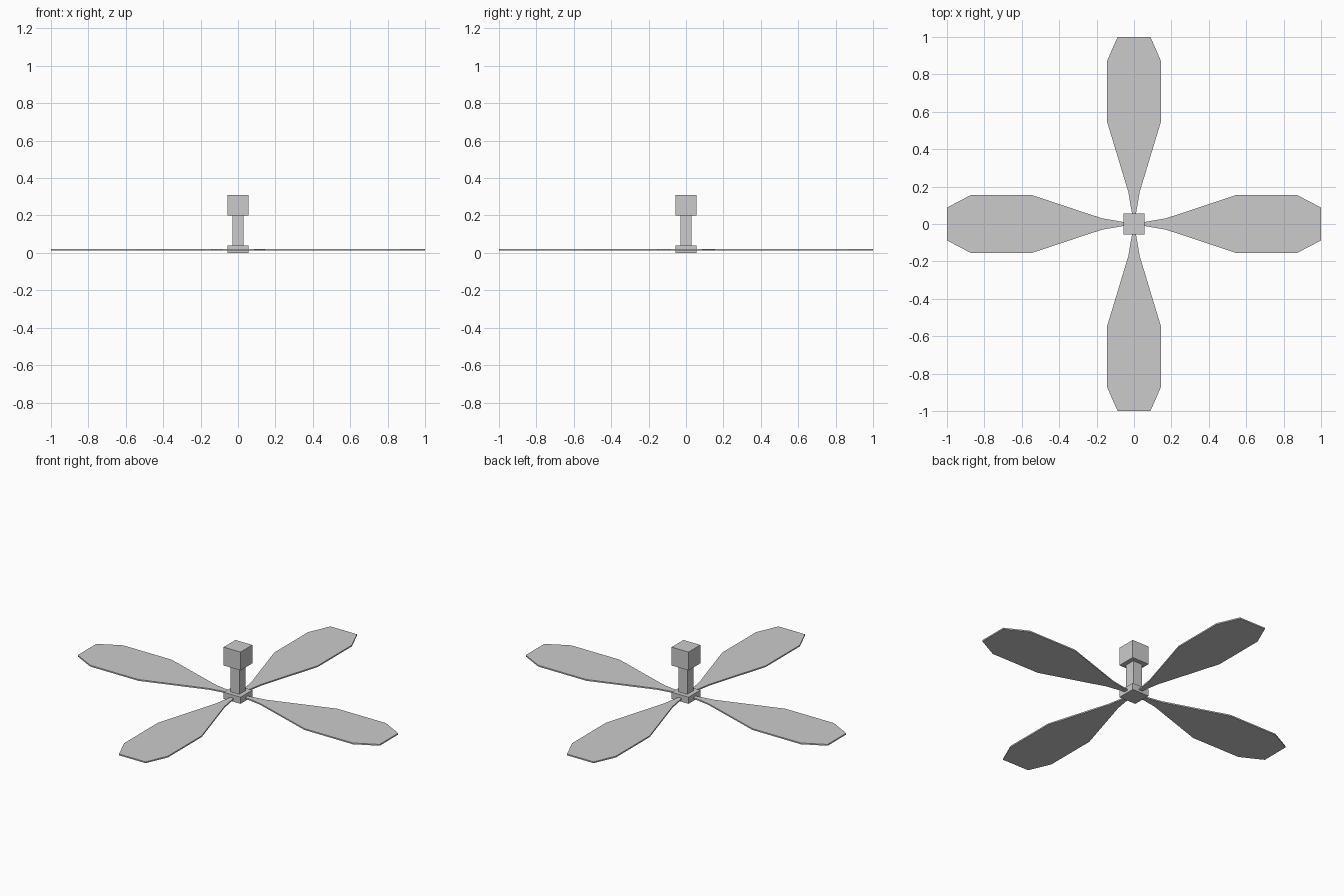
import bpy, bmesh
from math import pi
from mathutils import Matrix

if "Cube" in bpy.data.objects:
    bpy.data.objects.remove(bpy.data.objects["Cube"])


def box(name, half, z0, z1):
    bm = bmesh.new()
    bmesh.ops.create_cube(bm, size=1)
    bmesh.ops.scale(bm, vec=(2 * half, 2 * half, z1 - z0), verts=bm.verts)
    bmesh.ops.translate(bm, vec=(0, 0, (z0 + z1) / 2), verts=bm.verts)
    return finish(name, bm)


def finish(name, bm):
    bmesh.ops.recalc_face_normals(bm, faces=bm.faces)
    me = bpy.data.meshes.new(name)
    bm.to_mesh(me)
    bm.free()
    ob = bpy.data.objects.new(name, me)
    bpy.context.collection.objects.link(ob)
    return ob


def blade(name, angle, width):
    # half outline as (distance from hub, half width), mirrored across the axis
    half = [(0.045, 0.009), (0.17, 0.03), (0.55, width), (0.87, width), (1.0, 0.088)]
    outline = half + [(r, -w) for r, w in reversed(half)]
    bm = bmesh.new()
    face = bm.faces.new([bm.verts.new((r, w, 0.014)) for r, w in outline])
    top = bmesh.ops.extrude_face_region(bm, geom=[face], use_keep_orig=True)
    verts = [v for v in top["geom"] if isinstance(v, bmesh.types.BMVert)]
    bmesh.ops.translate(bm, vec=(0, 0, 0.008), verts=verts)
    bm.transform(Matrix.Rotation(angle, 4, 'Z'))
    return finish(name, bm)


# Hub, shaft and mounting block
box("hub", 0.056, 0.0, 0.04)
box("shaft", 0.03, 0.04, 0.2)
box("mount_block", 0.056, 0.2, 0.31)

# Four blades; the pair along x is slightly wider
for i in range(4):
    blade(f"blade_{i + 1}", i * pi / 2, 0.145 if i % 2 else 0.156)
